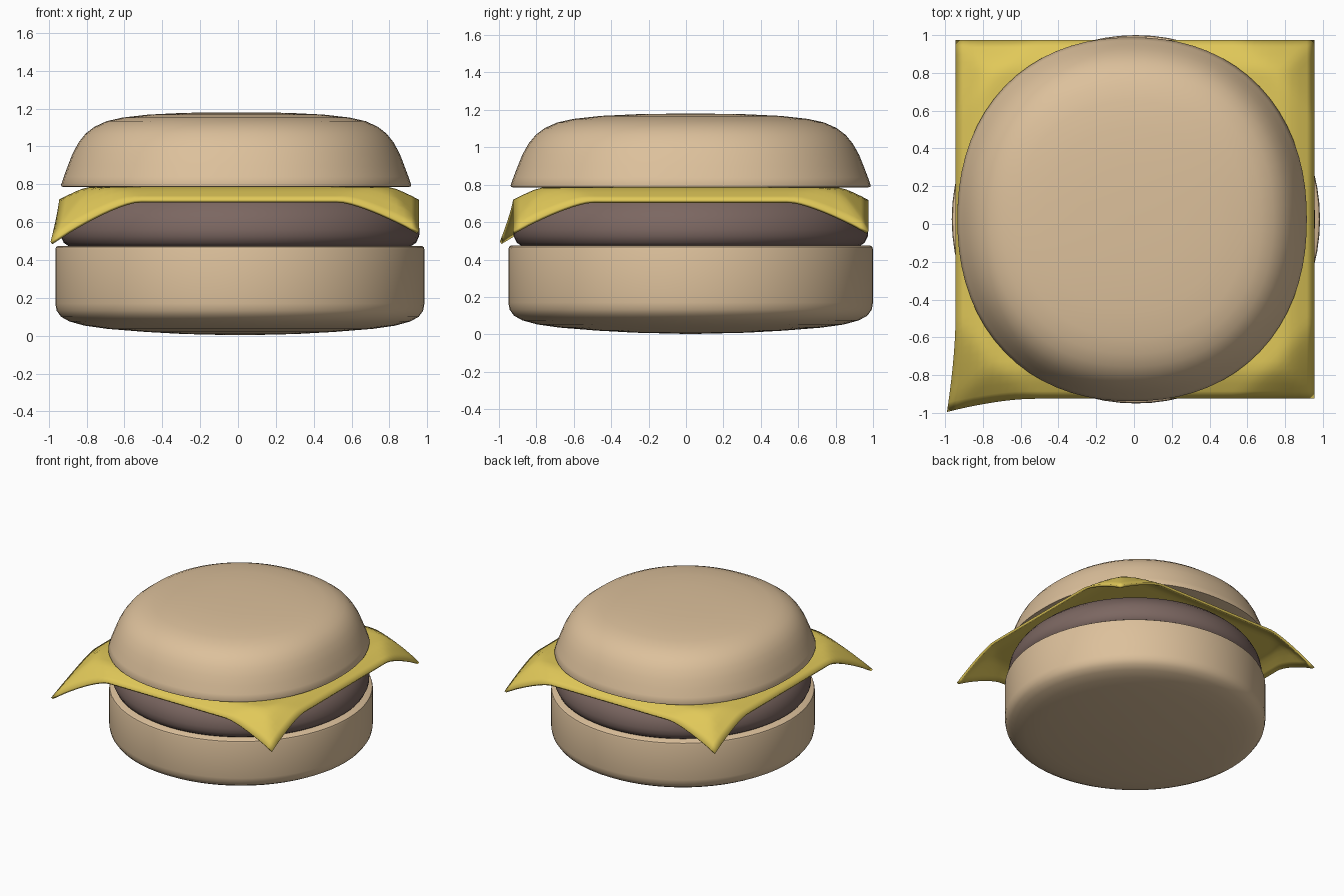
import bpy, bmesh, math

if "Cube" in bpy.data.objects:
    bpy.data.objects.remove(bpy.data.objects["Cube"])


def finish(name, bm, color, angle=40):
    bmesh.ops.recalc_face_normals(bm, faces=bm.faces)
    me = bpy.data.meshes.new(name)
    bm.to_mesh(me)
    bm.free()
    ob = bpy.data.objects.new(name, me)
    bpy.context.collection.objects.link(ob)
    mat = bpy.data.materials.new(name + "_colour")
    mat.diffuse_color = color
    mat.use_nodes = True
    mat.node_tree.nodes["Principled BSDF"].inputs["Base Color"].default_value = mat.diffuse_color
    me.materials.append(mat)
    bpy.ops.object.select_all(action='DESELECT')
    ob.select_set(True)
    bpy.context.view_layer.objects.active = ob
    bpy.ops.object.shade_smooth_by_angle(angle=math.radians(angle))
    return ob


def spun(name, profile, color, center, sx=1.0, sy=1.0, power=2.0, n=72):
    """Closed round body from an (r, z) profile; power > 2 squares the outline."""
    bm = bmesh.new()
    rings = []
    for r, z in profile:
        ring = []
        for i in range(n):
            a = 2 * math.pi * i / n
            c, s = math.cos(a), math.sin(a)
            k = r / (abs(c) ** power + abs(s) ** power) ** (1 / power)
            ring.append(bm.verts.new((center[0] + k * c * sx, center[1] + k * s * sy, z)))
        rings.append(ring)
    for lo, hi in zip(rings, rings[1:]):
        for i in range(n):
            j = (i + 1) % n
            bm.faces.new((lo[i], lo[j], hi[j], hi[i]))
    bm.faces.new(rings[0])
    bm.faces.new(rings[-1])
    return finish(name, bm, color)


BUN = (0.72, 0.53, 0.33, 1)
CX, CY = 0.01, 0.025

# Bottom bun
spun("bottom_bun",
     [(0.05, 0.003), (0.3, 0.009), (0.5, 0.02), (0.7, 0.036), (0.82, 0.053), (0.9, 0.075),
      (0.945, 0.1), (0.968, 0.132), (0.975, 0.17), (0.975, 0.455), (0.971, 0.468),
      (0.96, 0.475), (0.05, 0.475)], BUN, (CX, CY))

# Patty
spun("patty",
     [(0.05, 0.47), (0.9, 0.47), (0.93, 0.49), (0.947, 0.525), (0.949, 0.56), (0.94, 0.61),
      (0.92, 0.65), (0.89, 0.69), (0.84, 0.735), (0.78, 0.757), (0.05, 0.76)],
     (0.2, 0.135, 0.12, 1), (CX, CY))

# Top bun, slightly squared outline
spun("top_bun",
     [(0.05, 0.785), (0.98, 0.785), (0.997, 0.788), (1.0, 0.796), (0.984, 0.84), (0.96, 0.9),
      (0.935, 0.96), (0.9, 1.02), (0.86, 1.067), (0.81, 1.103), (0.74, 1.133), (0.65, 1.152),
      (0.5, 1.168), (0.3, 1.177), (0.1, 1.18), (0.02, 1.18)],
     BUN, (-0.01, CY), 0.925, 0.963, 2.2)

# Cheese slice: a sheet with bent edges and drooping corners
half = 0.95
bm = bmesh.new()
bmesh.ops.create_grid(bm, x_segments=48, y_segments=48, size=half)
for v in bm.verts:
    x, y = v.co.x, v.co.y
    ax, ay = abs(x), abs(y)
    edge = max(0, (max(ax, ay) - 0.8) / (half - 0.8))
    corner = max(0, (ax + ay - 1.48) / (2 * half - 1.48))
    z = 0.785 - 0.066 * edge ** 1.2 - 0.168 * corner ** 1.35
    # stretched front left corner
    if x < 0 and y < 0:
        pull = corner ** 1.8
        x -= 0.045 * pull
        y -= 0.07 * pull
        z -= 0.055 * pull
    v.co = (x + 0.005, y + CY, z)
cheese = finish("cheese", bm, (0.75, 0.58, 0.1, 1))
solid = cheese.modifiers.new("thickness", 'SOLIDIFY')
solid.thickness = 0.018
solid.offset = -1 if cheese.data.polygons[0].normal.z > 0 else 1
